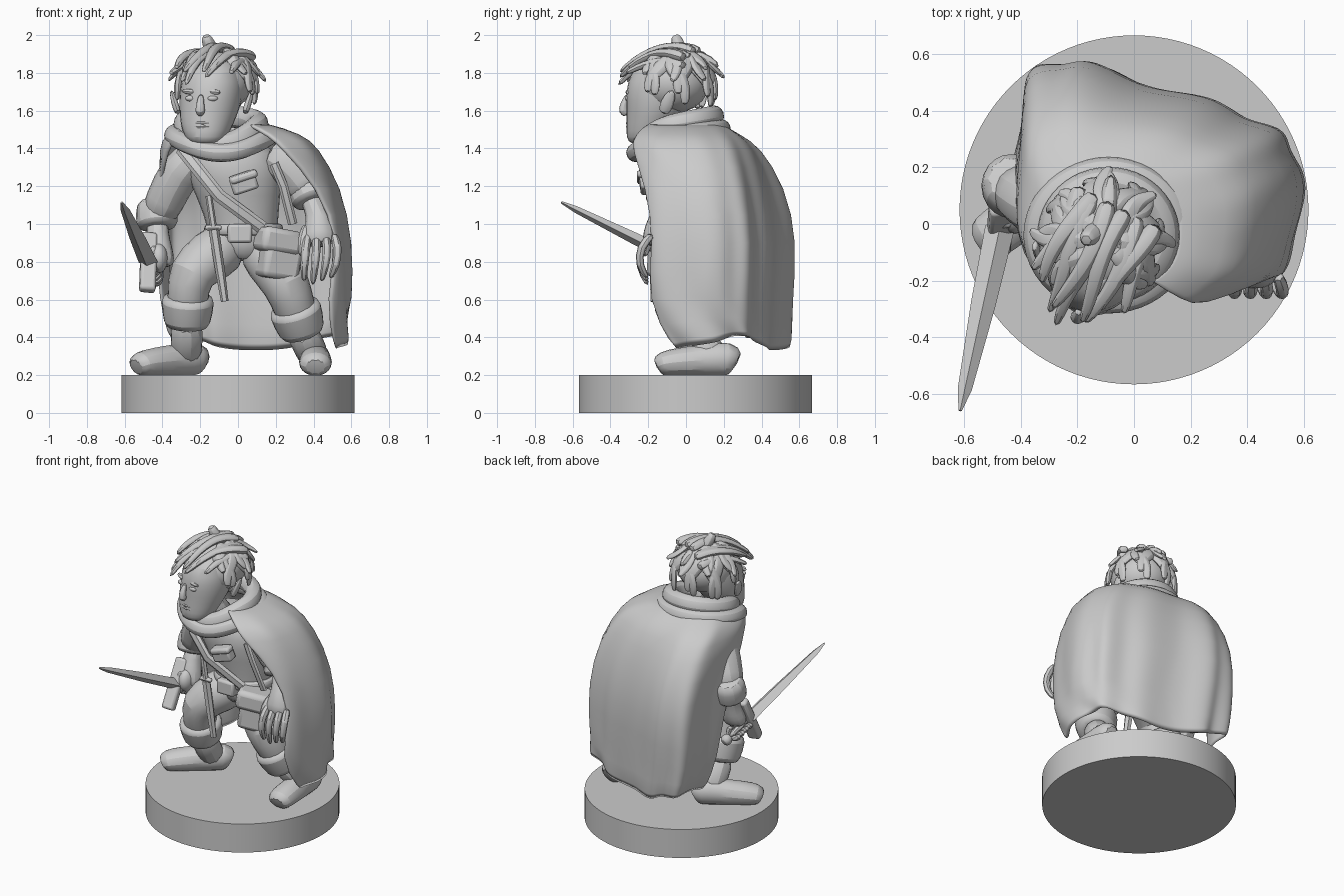
import bpy, bmesh, math, random
from mathutils import Vector

if "Cube" in bpy.data.objects:
    bpy.data.objects.remove(bpy.data.objects["Cube"], do_unlink=True)
random.seed(4)

GREY = (0.6, 0.6, 0.6, 1)
stone = bpy.data.materials.new("plain_grey")
stone.use_nodes = True
stone.diffuse_color = GREY
stone.node_tree.nodes["Principled BSDF"].inputs["Base Color"].default_value = GREY
ACROSS, UPRIGHT = Vector((0, 1, 0)), Vector((0, 0, 1))


def finish(name, bm, subdivide=0, thickness=0, bevel=0, angle=35):
    """Turn a bmesh into a shaded object with its modifiers."""
    bmesh.ops.recalc_face_normals(bm, faces=bm.faces)
    mesh = bpy.data.meshes.new(name)
    bm.to_mesh(mesh)
    bm.free()
    mesh.materials.append(stone)
    obj = bpy.data.objects.new(name, mesh)
    bpy.context.collection.objects.link(obj)
    if thickness:
        modifier = obj.modifiers.new("thickness", 'SOLIDIFY')
        modifier.thickness = thickness
    if bevel:
        modifier = obj.modifiers.new("bevel", 'BEVEL')
        modifier.width, modifier.segments = bevel, 2
    if subdivide:
        modifier = obj.modifiers.new("smooth", 'SUBSURF')
        modifier.levels = modifier.render_levels = subdivide
    bpy.ops.object.select_all(action='DESELECT')
    obj.select_set(True)
    bpy.context.view_layer.objects.active = obj
    bpy.ops.object.shade_smooth_by_angle(angle=math.radians(angle))
    return obj


def tube(name, points, sides=10, ref=ACROSS, level=False, closed=False, subdivide=1):
    """Loft elliptical sections (x, y, z, width, depth) along a path."""
    bm = bmesh.new()
    centres = [Vector(p[:3]) for p in points]
    count, rings = len(points), []
    for i, point in enumerate(points):
        if closed:
            along = centres[(i + 1) % count] - centres[i - 1]
        else:
            along = centres[min(i + 1, count - 1)] - centres[max(i - 1, 0)]
        along = UPRIGHT if level else along.normalized()
        side = ref.cross(along).normalized()
        front = along.cross(side)
        width, depth = point[3], point[-1]
        ring = []
        for k in range(sides):
            a = math.tau * k / sides
            ring.append(bm.verts.new(centres[i] + side * width * math.cos(a) + front * depth * math.sin(a)))
        rings.append(ring)
    for i in range(count if closed else count - 1):
        low, high = rings[i], rings[(i + 1) % count]
        for k in range(sides):
            n = (k + 1) % sides
            bm.faces.new((low[k], low[n], high[n], high[k]))
    if not closed:
        bm.faces.new(rings[0])
        bm.faces.new(rings[-1])
    return finish(name, bm, subdivide)


def between(start, end, sections):
    """Sections placed on the line from start to end, as (fraction, width, depth)."""
    return [(*Vector(start).lerp(Vector(end), s[0]), s[1], s[-1]) for s in sections]


def loop(name, centre, radii, tilt, dip, width, depth, steps=24):
    """Closed band around the body; tilt raises its back and dip lowers its front."""
    path = []
    for k in range(steps):
        c, s = math.cos(math.tau * k / steps), math.sin(math.tau * k / steps)
        path.append((centre[0] + radii[0] * c, centre[1] + radii[1] * s,
                     centre[2] + tilt * s - dip * max(0, -s) ** 3, width, depth))
    tube(name, path, sides=8, ref=UPRIGHT, closed=True)


def box(name, location, size, turn=(0, 0, 0), bevel=0.015):
    bm = bmesh.new()
    bmesh.ops.create_cube(bm, size=1)
    bmesh.ops.scale(bm, vec=size, verts=bm.verts)
    obj = finish(name, bm, bevel=bevel)
    obj.location, obj.rotation_euler = location, [math.radians(t) for t in turn]


def ball(name, location, size):
    bm = bmesh.new()
    bmesh.ops.create_uvsphere(bm, u_segments=16, v_segments=10, radius=1)
    bmesh.ops.scale(bm, vec=size, verts=bm.verts)
    bmesh.ops.translate(bm, vec=location, verts=bm.verts)
    finish(name, bm, angle=60)


# Round base
disc = bmesh.new()
bmesh.ops.create_cone(disc, cap_ends=True, segments=96, radius1=0.617, radius2=0.617, depth=0.2)
bmesh.ops.translate(disc, vec=(0, 0.05, 0.1), verts=disc.verts)
finish("base", disc)

# Torso, neck and belt
tube("torso", [(.03, .04, .8, .13), (.03, .04, .88, .18, .16), (.02, .03, 1.05, .2, .16),
               (-.02, 0, 1.25, .26, .2), (-.03, 0, 1.37, .27, .18), (-.06, 0, 1.47, .14)], sides=14, level=True)
tube("neck", [(-.09, -.02, 1.3, .11), (-.14, -.12, 1.56, .1)])
loop("belt", (.03, .04, .97), (.19, .16), 0, 0, .025, .035)


# Legs: breeches, turned cuff, ankle and foot
def leg(side, hip, knee, hem, heel, toe):
    thigh = between(hip, knee, [(0, .14), (.5, .15), (1, .13)])
    tube(side + "_breeches", thigh + between(knee, hem, [(.5, .115), (1, .1)]), sides=12)
    tube(side + "_boot_cuff", between(knee, hem, [(.45, .13), (.5, .15), (1.02, .13), (1.07, .1)]), sides=12)
    ankle = Vector(heel).lerp(Vector(toe), .25)
    tube(side + "_ankle", between(hem, ankle, [(-.1, .1), (.5, .085), (1, .095)]))
    sole = [(-.03, .06, .07), (.06, .085, .1), (.4, .085, .09), (.75, .095, .08), (.97, .09, .07), (1.04, .065, .05)]
    foot = between(heel, toe, sole)
    tube(side + "_foot", [(x, y, .19 + high, wide, high) for x, y, z, wide, high in foot], ref=UPRIGHT)

leg("right", (-.02, .06, .92), (-.26, -.08, .74), (-.27, 0, .47), (-.19, .18, .28), (-.53, -.06, .28))
leg("left", (.1, .06, .92), (.26, -.07, .68), (.34, .03, .43), (.41, .26, .28), (.41, -.14, .28))


# Arms: wide sleeve, cuff and forearm
def arm(side, shoulder, bend, elbow, wrist, hand):
    tube(side + "_sleeve", between(shoulder, bend, [(0, .11), (1, .12)]) + between(bend, elbow, [(.7, .11), (1, .1)]))
    tube(side + "_sleeve_cuff", between(elbow, wrist, [(-.7, .1), (-.3, .115), (.25, .12), (.35, .09)]))
    tube(side + "_forearm", between(elbow, wrist, [(0, .065), (.6, .06), (1, .075)])
         + between(wrist, hand, [(.6, .09, .07), (1, .08, .05)]))

arm("right", (-.2, 0, 1.37), (-.31, .04, 1.29), (-.43, .13, 1.03), (-.42, .08, .88), (-.42, .05, .77))
arm("left", (.15, -.04, 1.37), (.26, -.06, 1.33), (.38, -.07, 1.16), (.43, -.13, 1.02), (.43, -.19, .88))

# Relaxed left hand
for k in range(4):
    x = .37 + .045 * k
    tube("left_finger", [(x, -.17, .95, .028), (x + .012 * k - .01, -.245, .88, .028),
                         (x + .012 * k - .02, -.25, .78, .025), (x - .02, -.2, .67 + .02 * abs(k - 1), .018)], sides=6)
tube("left_thumb", [(.37, -.13, 1, .035), (.34, -.2, .92, .032), (.335, -.22, .82, .02)], sides=6)

# Right fist around the grip
hilt, tip = Vector((-.45, .1, .74)), Vector((-.615, -.66, 1.115))
ball("right_palm", (-.42, .04, .82), (.05, .075, .08))
for k in range(4):
    knuckle = hilt.lerp(tip, .045 * k - .02)
    curl = [Vector((math.cos(a), -.2, math.sin(a))) * .045 for a in (1, 0, -1, -2, -3)]
    tube("right_finger", [(*(knuckle + c), .024) for c in curl], sides=6)
tube("right_thumb", [(-.41, .04, .87, .03), (-.45, 0, .87, .028), (-.48, 0, .83, .02)], sides=6)

# Short sword
tube("sword_blade", between(hilt, tip, [(.15, .052, .036), (.5, .044, .031), (.9, .025, .018), (1, .006)]),
     sides=4, ref=UPRIGHT, subdivide=0)
tube("sword_grip", between(hilt, tip, [(-.08, .024), (.17, .024)]), sides=8, ref=UPRIGHT)
tube("sword_pommel", between(hilt, tip, [(-.13, .025), (-.1, .045), (-.05, .03)]), ref=UPRIGHT)
box("sword_guard", hilt.lerp(tip, .15), (.085, .06, .34), (-26, 6, 8))

# Straps, satchel, pouches and dagger
tube("chest_strap", [(x, y, z, .035, .015) for x, y, z in
                     ((-.3, -.09, 1.4), (-.22, -.19, 1.3), (-.1, -.2, 1.15), (.13, -.13, .98))], sides=6, subdivide=0)
tube("side_strap", [(.19, -.18, 1.32, .025, .012), (.24, -.18, 1.2, .025, .012), (.29, -.13, 1, .025, .012)],
     sides=6, subdivide=0)
box("chest_pouch", (.03, -.21, 1.22), (.14, .07, .1), (8, -18, 0))
box("chest_pouch_flap", (.03, -.225, 1.25), (.15, .07, .04), (8, -18, 0))
box("satchel", (.22, -.1, .83), (.21, .16, .25), (0, 10, 22), .03)
box("satchel_flap", (.21, -.11, .91), (.225, .17, .13), (0, 10, 22), .03)
box("belt_pouch", (.01, -.13, .95), (.13, .07, .1))
pommel, point = (-.155, -.17, 1.15), (-.07, -.17, .59)
tube("dagger_grip", between(pommel, point, [(0, .018), (.3, .018)]), sides=6, subdivide=0)
tube("dagger_sheath", between(pommel, point, [(.32, .028), (.7, .026), (1, .02)]), sides=6, subdivide=0)
box("dagger_guard", (-.13, -.17, .98), (.09, .035, .03))

# Head and face, turned a little to its right
tube("head", [(-.17, -.23, 1.42, .075, .065), (-.17, -.21, 1.455, .115, .11), (-.165, -.18, 1.53, .145, .14),
              (-.15, -.15, 1.61, .165, .17), (-.14, -.13, 1.7, .175, .195), (-.13, -.11, 1.81, .165, .19),
              (-.13, -.11, 1.89, .1)], sides=14, level=True)
tube("nose", [(-.195, -.305, 1.69, .015), (-.2, -.33, 1.63, .023), (-.2, -.335, 1.6, .03), (-.2, -.31, 1.575, .02)],
     sides=8)
for x, y in ((-.25, -.265), (-.135, -.305)):
    ball("eye", (x, y, 1.665), (.03, .018, .016))
    tube("brow", [(x - .05, y + .03, 1.705, .014), (x, y - .005, 1.7, .02), (x + .045, y, 1.695, .014)],
         sides=6, ref=UPRIGHT)
for z in (1.535, 1.515):
    tube("lip", [(-.24, -.285, z, .007), (-.19, -.318, z, .012), (-.12, -.3, z, .007)], sides=6, ref=UPRIGHT)
for x, lean in ((-.315, -.02), (.035, .02)):
    tube("ear", [(x, -.12, 1.58, .02, .03), (x + lean, -.1, 1.64, .022, .045), (x + 2 * lean, -.07, 1.71, .01, .02)],
         sides=8)

# Unruly hair: a cap, side locks falling outward and a fringe swept forward
crown = Vector((-.11, -.06, 1.72))
ball("hair_cap", (-.11, -.07, 1.75), (.185, .195, .165))


def side_lock(turn, start, end, lift, width):
    path = []
    for k in range(6):
        t = k / 5
        drop = math.radians(start + (end - start) * t)
        a = math.radians(turn) + .3 * math.sin(3 * t + turn)
        flare = 1 + lift * t ** 3 + .04 * math.sin(t * math.pi)
        spot = Vector((.195 * math.sin(drop) * math.cos(a), .2 * math.sin(drop) * math.sin(a), .2 * math.cos(drop)))
        path.append((*(crown + spot * flare), width * (1 - .6 * t * t), width * .65 * (1 - .6 * t)))
    tube("side_lock", path, sides=6, ref=spot)

for turn in range(-45, 220, 22):
    side_lock(turn, 35, random.uniform(95, 120), random.uniform(.1, .25), .055)
    side_lock(turn + 10, 15, random.uniform(65, 85), random.uniform(.15, .4), .05)

forward, sideways = Vector((-.45, -.89, 0)), Vector((.89, -.45, 0))
for k in range(9):
    offset = .04 * (k - 4)
    reach = .37 - .9 * abs(offset) + random.uniform(-.05, .02)
    path = []
    for step in range(6):
        t = step / 5
        run = -.14 + (reach + .14) * t
        wave = .025 * math.sin(4 * t + 2 * k)
        spot = crown + forward * run + sideways * (offset + wave)
        height = 1.925 - 1.6 * run * run - 2.5 * offset * offset + .02 * (k % 2)
        path.append((spot.x, spot.y, height, .042 * (1 - .6 * t * t), .035 * (1 - .5 * t)))
    tube("fringe_lock", path, sides=6, ref=UPRIGHT)
tube("top_tuft", [(-.11, 0, 1.88, .04), (-.15, -.04, 1.94, .045), (-.165, -.05, 1.98, .035), (-.17, -.06, 2, .025)],
     sides=6)
tube("back_tuft", [(-.1, -.02, 1.88, .04), (-.09, .08, 1.89, .045), (-.08, .18, 1.83, .02)], sides=6, ref=UPRIGHT)

# Rolled hood around the neck
loop("hood_roll", (-.09, -.04, 1.53), (.2, .19), .04, .07, .06, .065)
loop("hood_drape", (-.09, -.04, 1.47), (.255, .23), .035, .06, .055, .055)

# Cloak: arcs (z, centre x and y, radii, left edge and right edge angles)
arcs = [(1.54, -.08, -.02, .22, .2, -60, 215), (1.475, -.02, 0, .36, .3, -63, 212),
        (1.41, 0, .04, .42, .37, -62, 205), (1.2, .06, .1, .485, .43, -44, 185),
        (.9, .085, .12, .515, .475, -32, 177), (.6, .09, .12, .51, .45, -46, 174), (.36, .1, .14, .475, .43, -24, 170)]
cloth, rows, STEPS = bmesh.new(), [], 60
for depth, (z, cx, cy, rx, ry, first, last) in enumerate(arcs):
    row, slant = [], min(1, depth / 3)
    for k in range(STEPS + 1):
        a = math.radians(first + (last - first) * k / STEPS)
        c, s = math.cos(a), math.sin(a)
        fold = 1 + .008 * depth * math.sin(10 * a + .3 * depth)
        # The back swells behind the right shoulder and sinks behind the left
        swell = 1 + slant * (.35 * c * c - .45 * c - .2) if s > 0 else 1
        x = math.copysign(abs(c) ** .8, c) * rx
        y = math.copysign(abs(s) ** .8, s) * ry * swell
        hem = .04 * math.sin(3 * a) if depth == len(arcs) - 1 else 0
        row.append(cloth.verts.new((cx + x * fold, cy + y * fold, z + hem)))
    rows.append(row)
for upper, lower in zip(rows, rows[1:]):
    for k in range(STEPS):
        cloth.faces.new((upper[k], upper[k + 1], lower[k + 1], lower[k]))
finish("cloak", cloth, subdivide=1, thickness=.025, angle=50)
